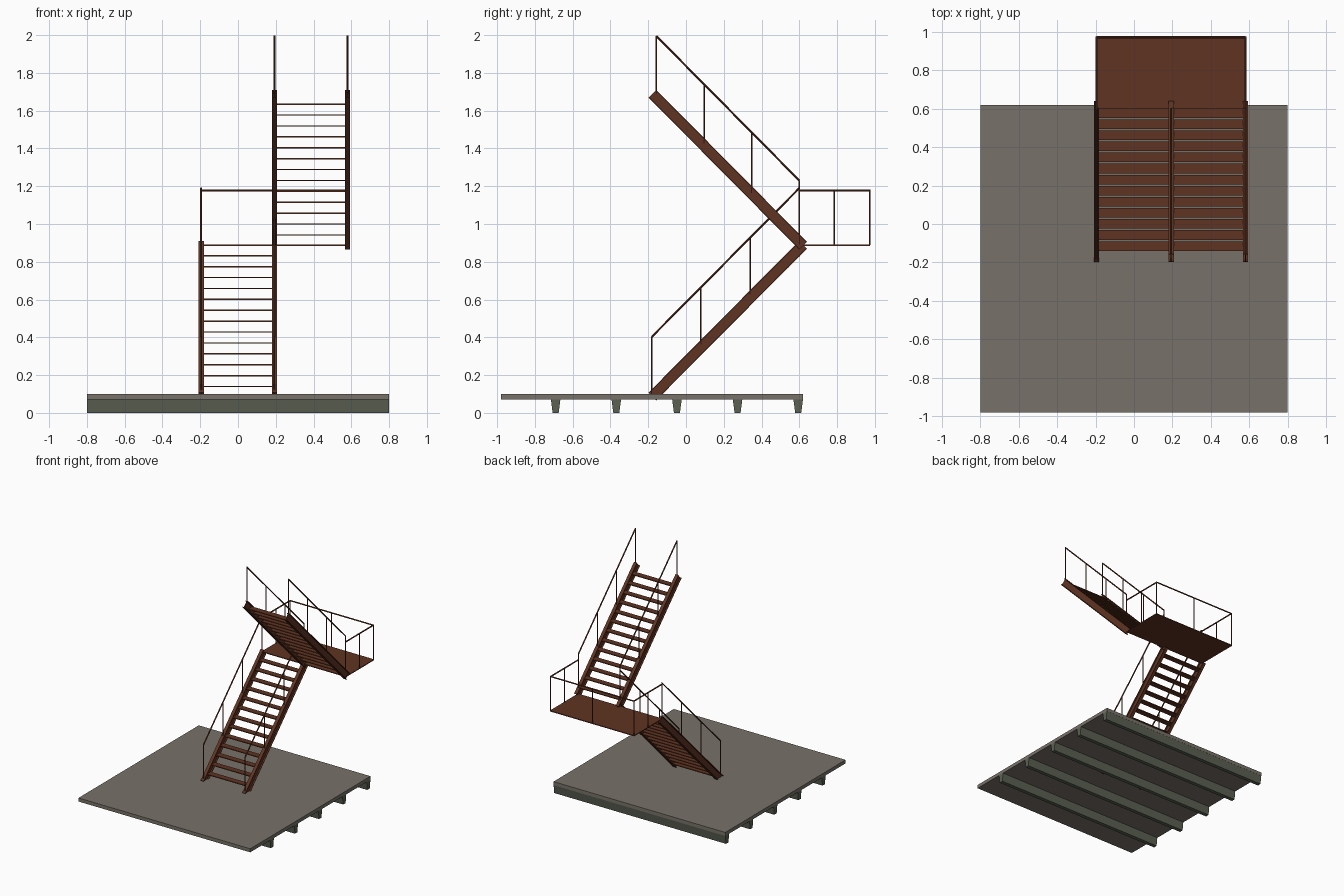
import bpy
import bmesh
from mathutils import Vector

cube = bpy.data.objects.get("Cube")
if cube:
    bpy.data.objects.remove(cube, do_unlink=True)


def material(name, rgb):
    m = bpy.data.materials.new(name)
    m.use_nodes = True
    m.diffuse_color = (*rgb, 1)
    m.node_tree.nodes["Principled BSDF"].inputs["Base Color"].default_value = (*rgb, 1)
    return m


BROWN = material("rust brown paint", (0.115, 0.034, 0.016))
GREY = material("warm grey concrete", (0.185, 0.165, 0.138))
GREEN = material("grey green beam", (0.105, 0.118, 0.085))


def finish(name, bm, mat):
    bmesh.ops.recalc_face_normals(bm, faces=bm.faces)
    mesh = bpy.data.meshes.new(name)
    bm.to_mesh(mesh)
    bm.free()
    mesh.materials.append(mat)
    ob = bpy.data.objects.new(name, mesh)
    bpy.context.scene.collection.objects.link(ob)
    return ob


def add_box(bm, lo, hi):
    lo, hi = Vector(lo), Vector(hi)
    verts = bmesh.ops.create_cube(bm, size=1)["verts"]
    for v in verts:
        v.co = (lo + hi) / 2 + v.co * (hi - lo)


def add_prism(bm, profile, offset):
    """Extrude a closed loop of points along an offset."""
    face = bm.faces.new([bm.verts.new(p) for p in profile])
    ext = bmesh.ops.extrude_face_region(bm, geom=[face], use_keep_orig=True)["geom"]
    bmesh.ops.translate(bm, vec=offset,
                        verts=[g for g in ext if isinstance(g, bmesh.types.BMVert)])


def add_rod(bm, a, b, radius):
    a, b = Vector(a), Vector(b)
    verts = bmesh.ops.create_cone(bm, cap_ends=True, segments=8, radius1=radius,
                                  radius2=radius, depth=(b - a).length)["verts"]
    rot = (b - a).to_track_quat('Z', 'Y')
    for v in verts:
        v.co = rot @ v.co + (a + b) / 2


# Base slab and the tapered beams beneath it
bm = bmesh.new()
add_box(bm, (-0.8, -0.98, 0.07), (0.8, 0.62, 0.1))
finish("base_slab", bm, GREY)

for i in range(5):
    y = -0.69 + 0.321 * i
    bm = bmesh.new()
    add_prism(bm, [(-0.8, y - 0.025, 0.07), (-0.8, y + 0.025, 0.07),
                   (-0.8, y + 0.016, 0), (-0.8, y - 0.016, 0)], (1.6, 0, 0))
    finish("floor_beam_%d" % (i + 1), bm, GREEN)


# Sloping I-section stringer
def stringer(name, x, a, b):
    a, b = Vector((x, *a)), Vector((x, *b))
    side = Vector((1, 0, 0))
    up = (b - a).cross(side).normalized()
    w, h, t, f = 0.014, 0.029, 0.003, 0.005
    half = [(w, -h), (w, f - h), (t, f - h), (t, h - f), (w, h - f), (w, h)]
    loop = half + [(-u, v) for u, v in reversed(half)]
    bm = bmesh.new()
    add_prism(bm, [a + side * u + up * v for u, v in loop], b - a)
    finish(name, bm, BROWN)


STEP = 0.0577
POST, RAIL = 0.004, 0.0055


def flight(name, xs, start, end, first_z, rail, foot):
    # Two stringers
    for label, x in zip(("right", "left"), xs):
        stringer("%s_stringer_%s" % (name, label), x, start, end)
    # Open treads
    rise = STEP if end[1] > start[1] else -STEP
    bm = bmesh.new()
    for i in range(13):
        y, z = -0.14 + STEP * i, first_z + rise * i
        add_box(bm, (xs[0] + 0.003, y, z - 0.004), (xs[1] - 0.003, y + 0.05, z + 0.003))
    finish(name + "_treads", bm, BROWN)
    # Handrails with four posts on each side
    (y0, z0), (y1, z1) = rail
    for label, x in zip(("right", "left"), xs):
        bm = bmesh.new()
        add_rod(bm, (x, y0, z0), (x, y1, z1), RAIL)
        for i in range(4):
            k = i / 3
            y, z = y0 + (y1 - y0) * k, z0 + (z1 - z0) * k
            add_rod(bm, (x, y, foot[0] + (foot[1] - foot[0]) * k), (x, y, z), POST)
        finish("%s_railing_%s" % (name, label), bm, BROWN)


flight("lower_flight", (-0.195, 0.193), (-0.178, 0.087), (0.62, 0.89), 0.14,
       ((-0.182, 0.402), (0.6, 1.19)), (0.1, 0.89))
flight("upper_flight", (0.193, 0.58), (-0.177, 1.689), (0.62, 0.885), 1.635,
       ((-0.157, 1.995), (0.6, 1.23)), (1.69, 0.9))

# Landing plate
bm = bmesh.new()
add_box(bm, (-0.2, 0.6, 0.884), (0.586, 0.975, 0.891))
finish("landing", bm, BROWN)

# Landing railing round three sides
L, R, F, B, TOP = -0.195, 0.58, 0.6, 0.972, 1.178
corners = [(L, F), (L, B), (R, B), (R, F)]
bm = bmesh.new()
for (ax, ay), (bx, by) in zip(corners, corners[1:]):
    add_rod(bm, (ax, ay, TOP), (bx, by, TOP), RAIL)
    mx, my = (ax + bx) / 2, (ay + by) / 2
    add_rod(bm, (mx, my, 0.888), (mx, my, TOP), POST)
for x, y in corners:
    add_rod(bm, (x, y, 0.888), (x, y, TOP + 0.005), POST)
finish("landing_railing", bm, BROWN)
